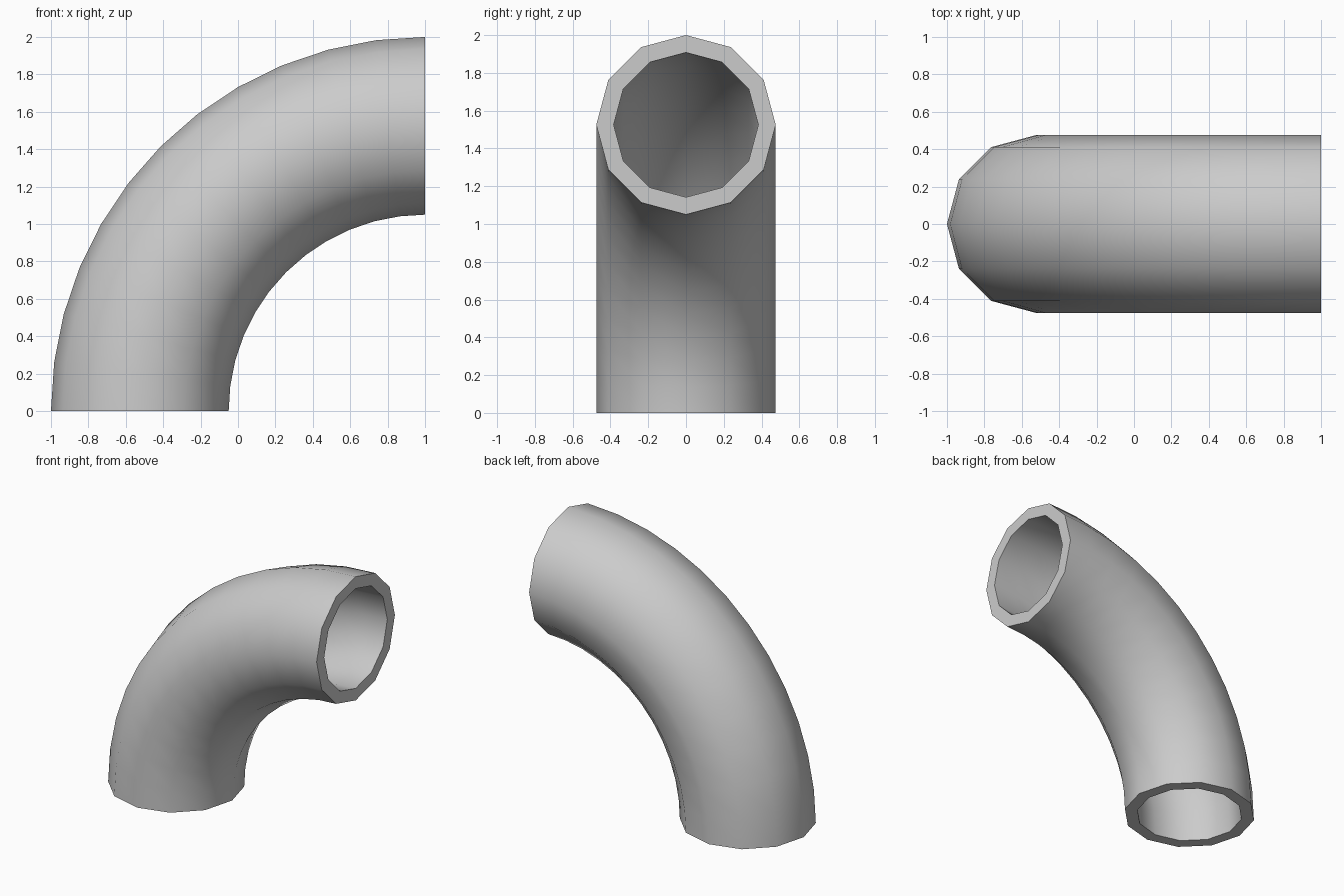
import bpy, bmesh
from math import sin, cos, pi, radians

if "Cube" in bpy.data.objects:
    bpy.data.objects.remove(bpy.data.objects["Cube"])

SIDES, STEPS = 12, 12
BEND = 1.525            # bend radius about the axis x=1, z=0
OUTER, INNER = 0.475, 0.383

bm = bmesh.new()


def ring(radius, bend_angle):
    """Polygonal cross-section of the pipe at an angle along the bend."""
    verts = []
    for i in range(SIDES):
        a = 2 * pi * i / SIDES
        r = BEND + radius * cos(a)
        verts.append(bm.verts.new((1 - r * cos(bend_angle), radius * sin(a), r * sin(bend_angle))))
    return verts


def bridge(a, b):
    for i in range(SIDES):
        j = (i + 1) % SIDES
        bm.faces.new((a[i], a[j], b[j], b[i]))


# Outer wall and bore, swept through a quarter turn
angles = [pi / 2 * s / STEPS for s in range(STEPS + 1)]
outer = [ring(OUTER, t) for t in angles]
bore = [ring(INNER, t) for t in angles]
for s in range(STEPS):
    bridge(outer[s], outer[s + 1])
    bridge(bore[s], bore[s + 1])

# Flat annular rims at both ends
bridge(outer[0], bore[0])
bridge(outer[-1], bore[-1])
bmesh.ops.recalc_face_normals(bm, faces=bm.faces)

mesh = bpy.data.meshes.new("pipe_elbow")
bm.to_mesh(mesh)
bm.free()
pipe = bpy.data.objects.new("pipe_elbow", mesh)
bpy.context.collection.objects.link(pipe)

# Smooth walls, crisp rims
bpy.context.view_layer.objects.active = pipe
pipe.select_set(True)
bpy.ops.object.shade_smooth_by_angle(angle=radians(45))
